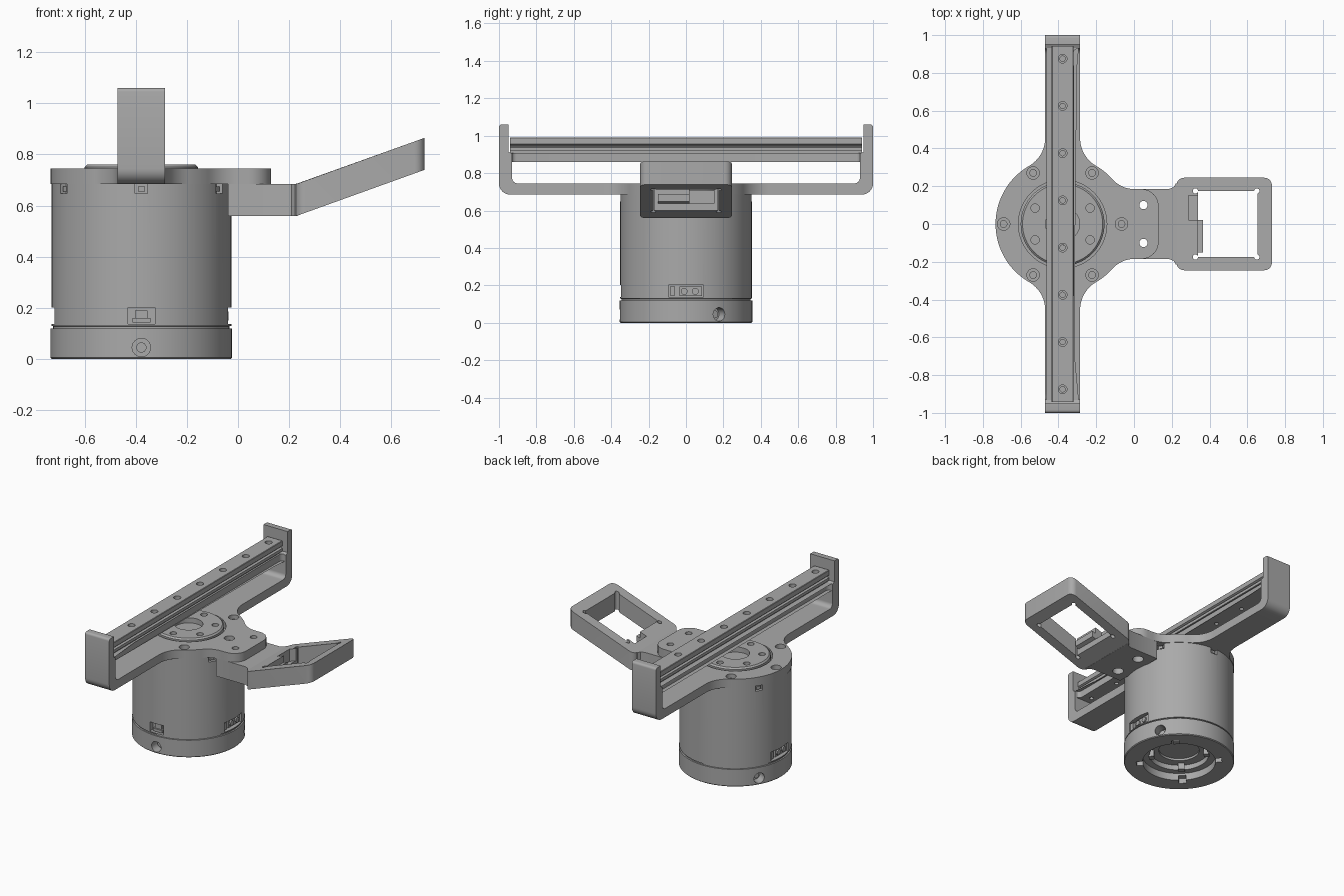
import bpy, bmesh
from math import sin, cos, radians, pi
from mathutils import Matrix, Vector

if "Cube" in bpy.data.objects:
    bpy.data.objects.remove(bpy.data.objects["Cube"])

grey = bpy.data.materials.new("machined grey")
grey.use_nodes = True
grey.diffuse_color = (0.4, 0.4, 0.4, 1)
grey.node_tree.nodes["Principled BSDF"].inputs["Base Color"].default_value = (0.4, 0.4, 0.4, 1)

CX = -0.378      # motor axis
R = 0.355        # motor radius
ARM = 0.0925     # half width of the long arms


def finish(name, bm):
    bmesh.ops.recalc_face_normals(bm, faces=bm.faces)
    mesh = bpy.data.meshes.new(name)
    bm.to_mesh(mesh)
    bm.free()
    mesh.materials.append(grey)
    obj = bpy.data.objects.new(name, mesh)
    bpy.context.collection.objects.link(obj)
    return obj


def prism(name, pts, lo, hi, plane="xy"):
    """Extrude a closed outline: xy along z, yz along x, xz along y."""
    put = {"xy": lambda a, b, h: (a, b, h), "yz": lambda a, b, h: (h, a, b),
           "xz": lambda a, b, h: (a, h, b)}[plane]
    bm = bmesh.new()
    face = bm.faces.new([bm.verts.new(put(a, b, lo)) for a, b in pts])
    ext = bmesh.ops.extrude_face_region(bm, geom=[face])
    verts = [g for g in ext["geom"] if isinstance(g, bmesh.types.BMVert)]
    bmesh.ops.translate(bm, verts=verts, vec=Vector(put(0, 0, hi - lo)))
    return finish(name, bm)


def arc(cx, cy, r, a0, a1, n=8):
    return [(cx + r * cos(radians(a0 + (a1 - a0) * i / n)),
             cy + r * sin(radians(a0 + (a1 - a0) * i / n))) for i in range(n + 1)]


def disc(name, x, y, r, lo, hi, n=24):
    return prism(name, arc(x, y, r, 0, 360 * (n - 1) / n, n - 1), lo, hi)


def rect(x0, x1, y0, y1):
    return [(x0, y0), (x1, y0), (x1, y1), (x0, y1)]


def lathe(name, profile, n=96):
    bm = bmesh.new()
    verts = [bm.verts.new((r, 0, z)) for r, z in profile]
    edges = [bm.edges.new(p) for p in zip(verts, verts[1:])]
    bmesh.ops.spin(bm, geom=verts + edges, axis=(0, 0, 1), cent=(0, 0, 0),
                   angle=2 * pi, steps=n, use_duplicate=False)
    bmesh.ops.remove_doubles(bm, verts=bm.verts, dist=1e-5)
    bmesh.ops.translate(bm, verts=bm.verts, vec=(CX, 0, 0))
    return finish(name, bm)


def around(obj, angle):
    """Turn a part built on the +x side about the motor axis."""
    axis = Matrix.Translation((CX, 0, 0))
    obj.data.transform(axis @ Matrix.Rotation(radians(angle), 4, "Z") @ axis.inverted())
    return obj


def cut(obj, cutter):
    mod = obj.modifiers.new("cut", "BOOLEAN")
    mod.operation, mod.solver, mod.object = "DIFFERENCE", "EXACT", cutter
    bpy.context.view_layer.update()
    with bpy.context.temp_override(object=obj, active_object=obj):
        bpy.ops.object.modifier_apply(modifier=mod.name)
    bpy.data.objects.remove(cutter)


def block(name, r0, r1, t0, t1, z0, z1, angle):
    return around(prism(name, rect(CX + r0, CX + r1, t0, t1), z0, z1), angle)


def side_pin(name, r0, r1, t, z, rad, angle):
    return around(prism(name, arc(t, z, rad, 0, 345, 23), CX + r0, CX + r1, "yz"), angle)


# Base ring with stepped recess, radial screw holes and locking slots
base = lathe("base_ring", [(0, 0.1), (0.13, 0.1), (0.13, 0.085), (0.19, 0.085), (0.19, 0.05),
                           (0.235, 0.05), (0.235, 0), (0.35, 0), (R, 0.005), (R, 0.12),
                           (0.34, 0.12), (0, 0.12)])
for a in (30, 150, 270):
    cut(base, side_pin("hole", 0.29, 0.4, 0, 0.045, 0.036, a))
    side_pin("base_screw", 0.28, 0.31, 0, 0.045, 0.02, a)
for a in (45, 135, 225, 315):
    cut(base, block("slot", 0.2, 0.275, -0.025, 0.025, -0.01, 0.035, a))
    block("recess_lug", 0.16, 0.195, -0.02, 0.02, 0.04, 0.09, a)

# Motor housing with connector ports and clip notches
body = lathe("motor_housing", [(0, 0.12), (0.345, 0.12), (0.345, 0.128), (0.352, 0.13),
                               (0.352, 0.685), (0, 0.685)])
for a, half in ((0, 0.093), (180, 0.093), (270, 0.053)):
    cut(body, block("port", 0.315, 0.4, -half, half, 0.137, 0.202, a))
    if half > 0.06:
        block("connector", 0.31, 0.33, -0.035, 0.085, 0.142, 0.195, a)
        block("connector_pins", 0.31, 0.335, -0.085, -0.06, 0.145, 0.195, a)
        for t in (-0.01, 0.05):
            side_pin("connector_plug", 0.32, 0.34, t, 0.168, 0.018, a)
    else:
        block("socket", 0.31, 0.34, -0.035, 0.035, 0.142, 0.16, a)
        block("socket_top", 0.31, 0.33, -0.025, 0.025, 0.16, 0.19, a)
for a in range(30, 390, 60):
    cut(body, block("notch", 0.325, 0.4, -0.025, 0.025, 0.648, 0.7, a))
    block("clip", 0.32, 0.345, -0.014, 0.014, 0.655, 0.675, a)

# Top plate: disc, two arms and a tab blended with fillets
fil = arc(0.2625, 0.4546, 0.17, 240, 180)
half = (arc(0.418, 0.095, 0.09, 0, 90) + arc(0.378, 0.335, 0.15, -90, -138.4)
        + arc(0, 0, R, 43, 59) + fil + [(ARM, 0.88), (-ARM, 0.88)]
        + [(-x, y) for x, y in reversed(fil)] + arc(0, 0, R, 121, 180, 20))
outline = half + [(x, -y) for x, y in reversed(half[:-1])]
plate = prism("top_plate", [(x + CX, y) for x, y in outline], 0.685, 0.745)
cut(plate, disc("well", CX, 0, 0.234, 0.7, 0.8, 64))
for a in range(0, 360, 60):
    x, y = CX + 0.312 * cos(radians(a)), 0.312 * sin(radians(a))
    cut(plate, disc("hole", x, y, 0.033, 0.71, 0.8))
    disc("plate_screw", x, y, 0.02, 0.7, 0.722)

# Turntable disc with bolt holes
table = lathe("turntable", [(0, 0.69), (0.222, 0.69), (0.222, 0.75), (0.212, 0.76), (0, 0.76)], 64)
cut(table, disc("bore", CX, 0, 0.09, 0.725, 0.8, 40))
for a in range(30, 390, 60):
    cut(table, disc("hole", CX + 0.168 * cos(radians(a)), 0.168 * sin(radians(a)), 0.022, 0.72, 0.8))

# Upturned arm ends
hook = ([(0.88, 0.685)] + arc(0.94, 0.745, 0.06, -90, 0) + arc(0.985, 1.045, 0.015, 0, 90, 4)
        + [(0.95, 1.06), (0.95, 0.915), (0.93, 0.905)] + arc(0.9, 0.775, 0.03, 0, -90)
        + [(0.88, 0.745)])
for side, s in (("back", 1), ("front", -1)):
    prism(side + "_arm_end", [(s * y, z) for y, z in hook], CX - ARM, CX + ARM, "yz")

# Rail support bar, flared where it meets the arm ends
W = 0.0575
flare = arc(W + 0.028, 0.905, 0.028, 180, 90, 5)
quarter = flare + [(W + 0.028, 0.932)]
right = quarter + [(-x, y) for x, y in reversed(quarter)]
bar = prism("rail_support", [(x + CX, y) for x, y in right]
            + [(x + CX, -y) for x, y in reversed(right)], 0.86, 0.908)

# Guide rail with side grooves
sect = [(W - 0.01, 0.908), (W - 0.01, 0.918), (W, 0.918), (W, 0.938), (W - 0.015, 0.942),
        (W - 0.015, 0.948), (W, 0.955), (W, 0.987), (W - 0.003, 0.99)]
rail = prism("guide_rail", [(CX + x, z) for x, z in sect]
             + [(CX - x, z) for x, z in reversed(sect)], -0.942, 0.942, "xz")
for i in range(8):
    y = 0.25 * (i - 3.5)
    cut(rail, disc("hole", CX, y, 0.023, 0.95, 1.1))
    cut(rail, disc("bore", CX, y, 0.014, 0.8, 1.1))
    cut(bar, disc("bore", CX, y, 0.014, 0.8, 1.1))

# Camera bracket: flat mount, then a sloped frame
mount_half = [(-0.04, 0.185), (0.185, 0.185), (0.21, 0.195), (0.222, 0.215), (0.232, 0.215)]
mount = prism("bracket_mount", mount_half + [(x, -y) for x, y in reversed(mount_half)], 0.56, 0.685)
for y in (-0.1, 0.1):
    for part in (plate, mount):
        cut(part, disc("hole", 0.05, y, 0.022, 0.5, 0.8))
    cut(mount, disc("counterbore", 0.05, y, 0.036, 0.5, 0.6))

rim = arc(0.69, 0.205, 0.04, 0, 90) + arc(0.265, 0.205, 0.04, 90, 180)
frame = prism("bracket_frame", rim + [(x, -y) for x, y in reversed(rim)], 0.56, 0.685)
cut(frame, prism("window", rect(0.338, 0.655, -0.175, 0.175), 0.5, 0.8))
cut(frame, prism("cable_slot", rect(0.288, 0.345, 0.02, 0.15), 0.6, 0.8))
tab = prism("frame_tab", rect(0.325, 0.365, -0.15, 0.02), 0.6, 0.64)
for x in (0.325, 0.65):
    for y in (-0.175, 0.175):
        cut(frame, disc("hole", x, y, 0.014, 0.5, 0.8, 16))
for part in (frame, tab):
    for v in part.data.vertices:
        v.co.z += max(0, v.co.x - 0.23) * 0.36

# Smooth the round surfaces, keep machined edges sharp
bpy.ops.object.select_all(action="DESELECT")
for obj in bpy.context.scene.objects:
    if obj.type == "MESH":
        obj.select_set(True)
        bpy.context.view_layer.objects.active = obj
bpy.ops.object.shade_smooth_by_angle(angle=radians(30))
